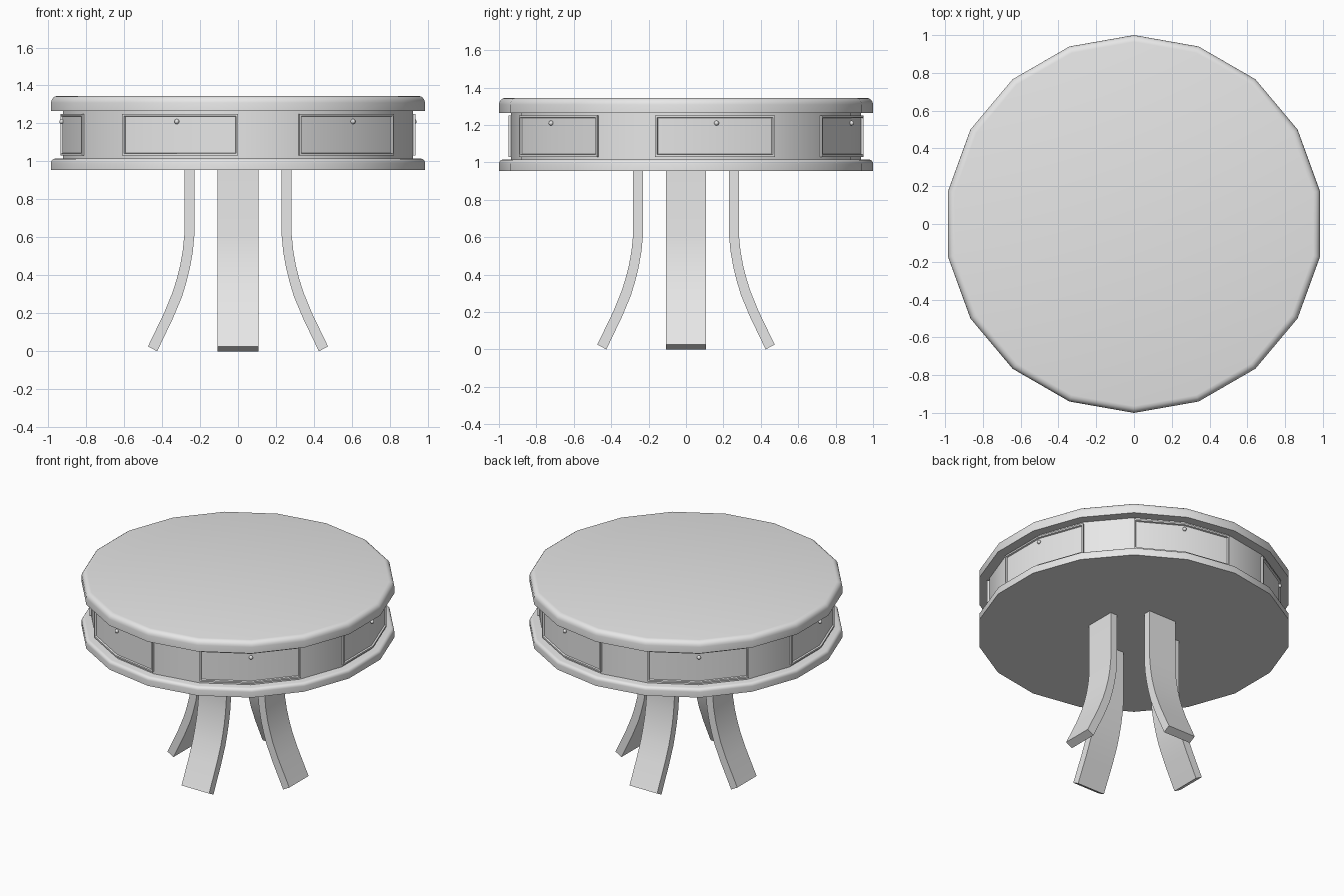
import bpy, bmesh, math
from mathutils import Vector, Matrix

SIDES = 18
STEP = math.tau / SIDES

if "Cube" in bpy.data.objects:
    bpy.data.objects.remove(bpy.data.objects["Cube"], do_unlink=True)

grey = bpy.data.materials.new("light grey")
grey.use_nodes = True
grey.diffuse_color = (0.8, 0.8, 0.8, 1)
grey.node_tree.nodes["Principled BSDF"].inputs["Base Color"].default_value = (0.8, 0.8, 0.8, 1)


def finish(bm, name, angle=35):
    bmesh.ops.recalc_face_normals(bm, faces=bm.faces)
    mesh = bpy.data.meshes.new(name)
    bm.to_mesh(mesh)
    bm.free()
    mesh.materials.append(grey)
    ob = bpy.data.objects.new(name, mesh)
    bpy.context.collection.objects.link(ob)
    bpy.ops.object.select_all(action='DESELECT')
    ob.select_set(True)
    bpy.context.view_layer.objects.active = ob
    bpy.ops.object.shade_smooth_by_angle(angle=math.radians(angle))
    return ob


def around(radius, step, z):
    """Point on the table's outline; step 0 is the front corner."""
    a = step * STEP - math.pi / 2
    return Vector((radius * math.cos(a), radius * math.sin(a), z))


def turned(name, profile, angle=35):
    """Closed many-sided solid from a bottom-to-top profile of (radius, z)."""
    bm = bmesh.new()
    rings = [[bm.verts.new(around(r, i, z)) for i in range(SIDES)] for r, z in profile]
    for low, high in zip(rings, rings[1:]):
        for i in range(SIDES):
            j = (i + 1) % SIDES
            bm.faces.new((low[i], low[j], high[j], high[i]))
    bm.faces.new(rings[0][::-1])
    bm.faces.new(rings[-1])
    return finish(bm, name, angle)


def rounded_slab(name, bottom, top, bevel):
    profile = [(1, bottom)]
    for k in range(5):
        t = k * math.pi / 8
        profile.append((1 - bevel + bevel * math.cos(t), top - bevel + bevel * math.sin(t)))
    turned(name, profile)


# Round body: two slabs with a recessed drum between them
rounded_slab("table_top", 1.265, 1.345, 0.036)
rounded_slab("lower_shelf", 0.955, 1.015, 0.022)
turned("drum", [(0.935, 1.01), (0.935, 1.27)])


# Six drawers, each bent over two sides of the drum, with a raised rim and a knob
def drawer(number, middle):
    bm = bmesh.new()
    low, high = [[bm.verts.new(around(0.925, middle + i, z)) for i in (-1, 0, 1)]
                 for z in (1.03, 1.25)]
    for i in range(2):
        bm.faces.new((low[i], low[i + 1], high[i + 1], high[i]))
    out = bmesh.ops.extrude_face_region(bm, geom=bm.faces[:])["geom"]
    for v in [g for g in out if isinstance(g, bmesh.types.BMVert)]:
        v.co.xy *= 0.95 / 0.925
    front = [g for g in out if isinstance(g, bmesh.types.BMFace)]
    bm.normal_update()
    bmesh.ops.inset_region(bm, faces=front, thickness=0.011, use_even_offset=True)
    bm.normal_update()
    bmesh.ops.inset_region(bm, faces=front, thickness=0.003, depth=-0.011, use_even_offset=True)
    finish(bm, f"drawer_{number}")

    bm = bmesh.new()
    bmesh.ops.create_uvsphere(bm, u_segments=12, v_segments=8, radius=0.013,
                              matrix=Matrix.Translation(around(0.942, middle, 1.21)))
    finish(bm, f"drawer_knob_{number}", 60)


for n in range(6):
    drawer(n + 1, 3 * n - 1)


# Four flared legs: one side outline, extruded across the width and turned
outer = [(0.283, 0.96), (0.283, 0.61), (0.291, 0.53), (0.305, 0.45), (0.323, 0.38),
         (0.345, 0.31), (0.39, 0.2), (0.474, 0.026)]
inner = [(0.426, 0), (0.342, 0.175), (0.294, 0.29), (0.272, 0.363), (0.253, 0.44),
         (0.238, 0.525), (0.23, 0.61), (0.23, 0.96)]
for n, side in enumerate(("left", "back", "right", "front")):
    bm = bmesh.new()
    outline = bm.faces.new([bm.verts.new((x, -0.107, z)) for x, z in outer + inner])
    out = bmesh.ops.extrude_face_region(bm, geom=[outline])["geom"]
    bmesh.ops.translate(bm, vec=(0, 0.214, 0),
                        verts=[g for g in out if isinstance(g, bmesh.types.BMVert)])
    bmesh.ops.rotate(bm, verts=bm.verts, cent=(0, 0, 0),
                     matrix=Matrix.Rotation(n * math.pi / 2, 3, 'Z'))
    finish(bm, f"{side}_leg")
